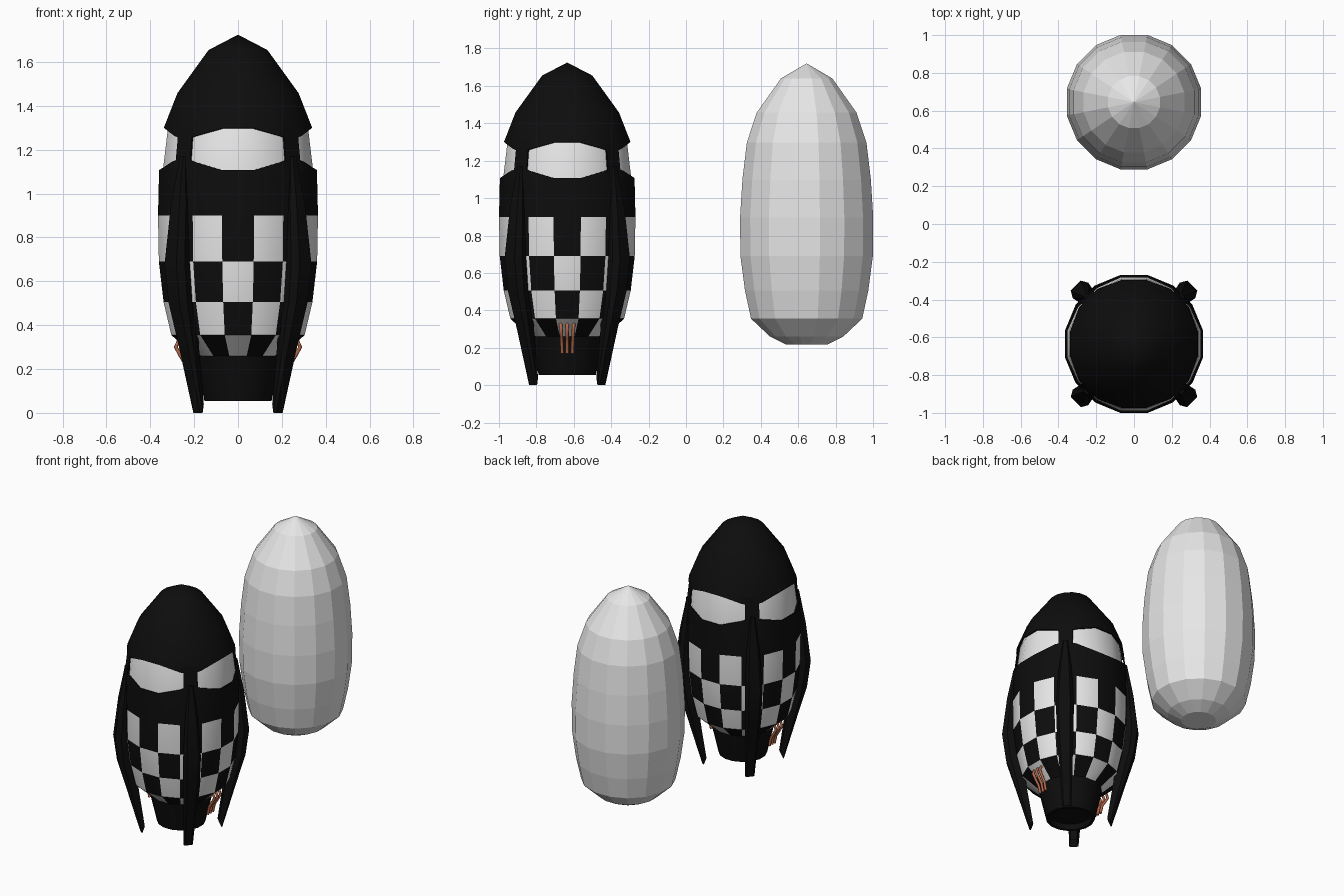
import bpy, bmesh
from math import sin, cos, radians
from mathutils import Vector

cube = bpy.data.objects.get("Cube")
if cube:
    bpy.data.objects.remove(cube, do_unlink=True)

STEP = 22.5            # sixteen-sided hull
ROCKET_Y, POD_Y = -0.635, 0.645


def material(name, rgb, rough=0.6):
    m = bpy.data.materials.new(name)
    m.use_nodes = True
    m.diffuse_color = (*rgb, 1)
    bsdf = m.node_tree.nodes["Principled BSDF"]
    bsdf.inputs["Base Color"].default_value = (*rgb, 1)
    bsdf.inputs["Roughness"].default_value = rough
    return m


BLACK = material("black", (0.004, 0.004, 0.004))
WHITE = material("white", (0.8, 0.8, 0.8))
COPPER = material("copper", (0.45, 0.14, 0.07))


def polar(r, deg, z):
    return Vector((r * cos(radians(deg)), r * sin(radians(deg)), z))


def finish(bm, name, y, mats, smooth=None, thickness=0):
    bmesh.ops.remove_doubles(bm, verts=bm.verts, dist=1e-4)
    mesh = bpy.data.meshes.new(name)
    bm.to_mesh(mesh)
    bm.free()
    obj = bpy.data.objects.new(name, mesh)
    obj.location.y = y
    bpy.context.collection.objects.link(obj)
    for m in mats:
        mesh.materials.append(m)
    bpy.ops.object.select_all(action='DESELECT')
    obj.select_set(True)
    bpy.context.view_layer.objects.active = obj
    if thickness:
        mod = obj.modifiers.new("thickness", 'SOLIDIFY')
        mod.thickness, mod.offset = thickness, -1
        bpy.ops.object.modifier_apply(modifier=mod.name)
    if smooth:
        bpy.ops.object.shade_smooth_by_angle(angle=radians(smooth))
    return obj


def add_quad(bm, points, index=0):
    face = bm.faces.new([bm.verts.new(p) for p in points])
    face.material_index = index


def lathe(bm, profile, skip=(), color=lambda row, col: 0):
    """Sixteen-sided surface from (z, radius) pairs running downwards."""
    for row, ((z1, r1), (z0, r0)) in enumerate(zip(profile, profile[1:])):
        if row in skip:
            continue
        for col in range(16):
            a, b = (col - 0.5) * STEP, (col + 0.5) * STEP
            add_quad(bm, [polar(r0, a, z0), polar(r0, b, z0),
                          polar(r1, b, z1), polar(r1, a, z1)], color(row, col))


# White capsule: once as the separate pod, once as the lining of the rocket
CAPSULE = [(1.72, 0), (1.64, .14), (1.457, .272), (1.297, .326), (1.1, .35),
           (.895, .363), (.69, .361), (.505, .336), (.355, .303),
           (.26, .2), (.217, .112), (.217, 0)]
for name, y, smooth in (("pod", POD_Y, None), ("rocket_lining", ROCKET_Y, 30)):
    bm = bmesh.new()
    lathe(bm, CAPSULE, skip=(8, 9, 10) if smooth else ())
    finish(bm, name, y, [WHITE], smooth)

# Black rocket shell with chequered rows and an open window band
SHELL = [(1.725, 0), (1.655, .137), (1.458, .282), (1.3, .345), (1.107, .367),
         (.9, .372), (.69, .368), (.505, .346), (.355, .31), (.26, .203),
         (.055, .156), (.055, .138), (.09, .13), (.09, 0)]
BAND = 3
CHECKS = range(5, 9)
bm = bmesh.new()
lathe(bm, SHELL, skip=(BAND,),
      color=lambda row, col: int(row in CHECKS and (row + col) % 2 == 0))

# Window struts: bow-tie shaped pieces on the four diagonals
(Z_TOP, R_TOP), (Z_LOW, R_LOW) = SHELL[BAND], SHELL[BAND + 1]


def on_band(deg, z):
    t = (z - Z_LOW) / (Z_TOP - Z_LOW)
    off = deg - STEP * round(deg / STEP)
    r = R_LOW + (R_TOP - R_LOW) * t
    return polar(r * cos(radians(STEP / 2)) / cos(radians(off)), deg, z)


def rise(deg):
    """How far the strut edge has climbed at an angle, 0 to 1."""
    return min(1, (33.75 - abs(deg - 45)) / 26.25)


for quarter in range(4):
    angles = [11.25, 33.75, 37.5, 52.5, 56.25, 78.75]
    for a, b in zip(angles, angles[1:]):
        low = [Z_LOW + 0.045 * rise(x) for x in (a, b)]
        top = [Z_TOP - 0.043 * rise(x) for x in (a, b)]
        spans = [((Z_LOW, Z_LOW), low), (top, (Z_TOP, Z_TOP))]
        if a == 37.5:
            spans.append((low, top))
        a, b = a + 90 * quarter, b + 90 * quarter
        for (la, lb), (ha, hb) in spans:
            add_quad(bm, [on_band(a, la), on_band(b, lb),
                          on_band(b, hb), on_band(a, ha)])
finish(bm, "rocket_shell", ROCKET_Y, [BLACK, WHITE], 33, thickness=0.008)

# Four landing fins: (z, inner radius, outer radius, half width)
FIN = [(1.17, .33, .365, .016), (.95, .31, .405, .042), (.68, .31, .436, .058),
       (.5, .30, .412, .054), (.3, .28, .352, .044), (0, .24, .265, .03)]
for i, side in enumerate(("back_left", "back_right", "front_right", "front_left")):
    out = polar(1, 45 + 90 * i, 0)
    across = Vector((-out.y, out.x, 0))
    bm = bmesh.new()
    rings = []
    for z, inner, outer, w in FIN:
        mid = inner + (outer - inner) * 0.72
        section = [(inner, -.65), (mid, -1), (outer, -.65),
                   (outer, .65), (mid, 1), (inner, .65)]
        rings.append([bm.verts.new(out * r + across * w * s
                      + Vector((0, 0, z + (0.04 if z == 0 and r == inner else 0))))
                      for r, s in section])
    for up, down in zip(rings, rings[1:]):
        for k in range(6):
            n = (k + 1) % 6
            bm.faces.new([down[k], down[n], up[n], up[k]])
    bm.faces.new(rings[0])
    bm.faces.new(rings[-1][::-1])
    bmesh.ops.recalc_face_normals(bm, faces=bm.faces)
    finish(bm, "fin_" + side, ROCKET_Y, [BLACK], 25)

# Copper exhaust pipes, three on each side
PIPE = [(.235, .325), (.272, .328), (.284, .3), (.262, .262), (.24, .225), (.228, .17)]
for side, sign in (("left", 1), ("right", -1)):
    for n in (-1, 0, 1):
        curve = bpy.data.curves.new("exhaust_pipe", 'CURVE')
        curve.dimensions = '3D'
        curve.bevel_depth = 0.009
        curve.bevel_resolution = 2
        curve.use_fill_caps = True
        spline = curve.splines.new('POLY')
        spline.points.add(len(PIPE) - 1)
        for j, (p, (x, z)) in enumerate(zip(spline.points, PIPE)):
            p.co = (sign * x, n * (0.037 - 0.002 * j), z, 1)
        curve.materials.append(COPPER)
        pipe = bpy.data.objects.new(f"exhaust_pipe_{side}_{n + 2}", curve)
        pipe.location.y = ROCKET_Y
        bpy.context.collection.objects.link(pipe)
